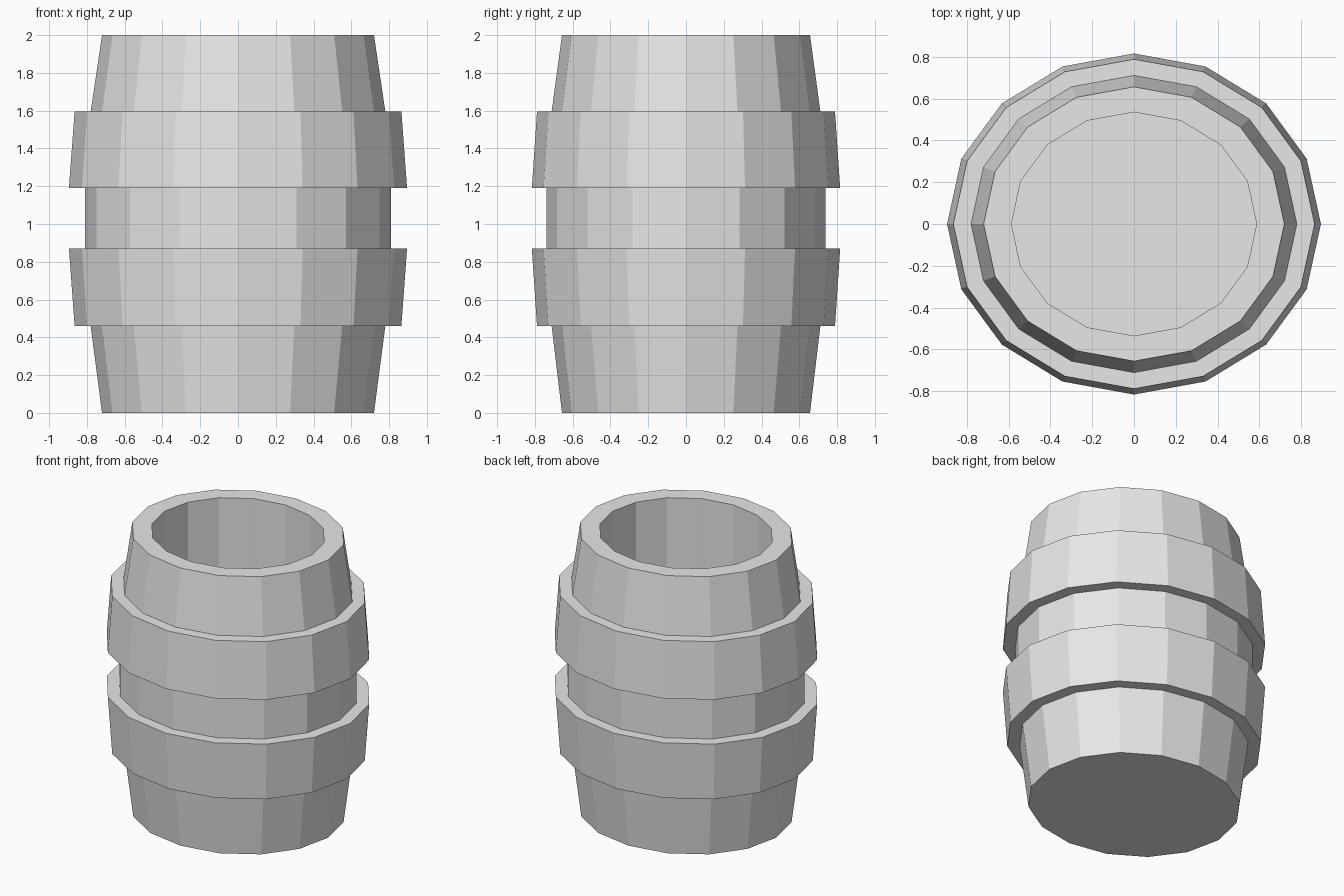
import bpy
import bmesh
from math import cos, sin, pi

SIDES = 16
DEPTH_RATIO = 0.912  # barrel is slightly narrower front to back

cube = bpy.data.objects.get("Cube")
if cube:
    bpy.data.objects.remove(cube, do_unlink=True)

grey = bpy.data.materials.new("light grey")
grey.use_nodes = True
colour = (0.8, 0.8, 0.8, 1)
grey.diffuse_color = colour
grey.node_tree.nodes["Principled BSDF"].inputs["Base Color"].default_value = colour


def lathe(name, profile):
    """Sweep (radius, height) points round z and cap both ends."""
    bm = bmesh.new()
    rings = []
    for r, z in profile:
        rings.append([bm.verts.new((r * cos(2 * pi * i / SIDES),
                                    r * DEPTH_RATIO * sin(2 * pi * i / SIDES), z))
                      for i in range(SIDES)])
    for low, high in zip(rings, rings[1:]):
        for i in range(SIDES):
            j = (i + 1) % SIDES
            bm.faces.new((low[i], low[j], high[j], high[i]))
    bm.faces.new(rings[0])
    bm.faces.new(rings[-1])
    bmesh.ops.recalc_face_normals(bm, faces=bm.faces)
    mesh = bpy.data.meshes.new(name)
    bm.to_mesh(mesh)
    bm.free()
    mesh.materials.append(grey)
    obj = bpy.data.objects.new(name, mesh)
    bpy.context.collection.objects.link(obj)
    return obj


# One continuous shell: staves, two raised hoops, rim, inner wall and floor
lathe("barrel", [
    (0.72, 0),
    (0.78, 0.46), (0.865, 0.46), (0.895, 0.87), (0.81, 0.87),   # lower hoop
    (0.81, 1.19), (0.895, 1.19), (0.865, 1.595), (0.78, 1.595),  # upper hoop
    (0.72, 2), (0.587, 2),                                       # rim
    (0.587, 0.2),                                                # floor
])
